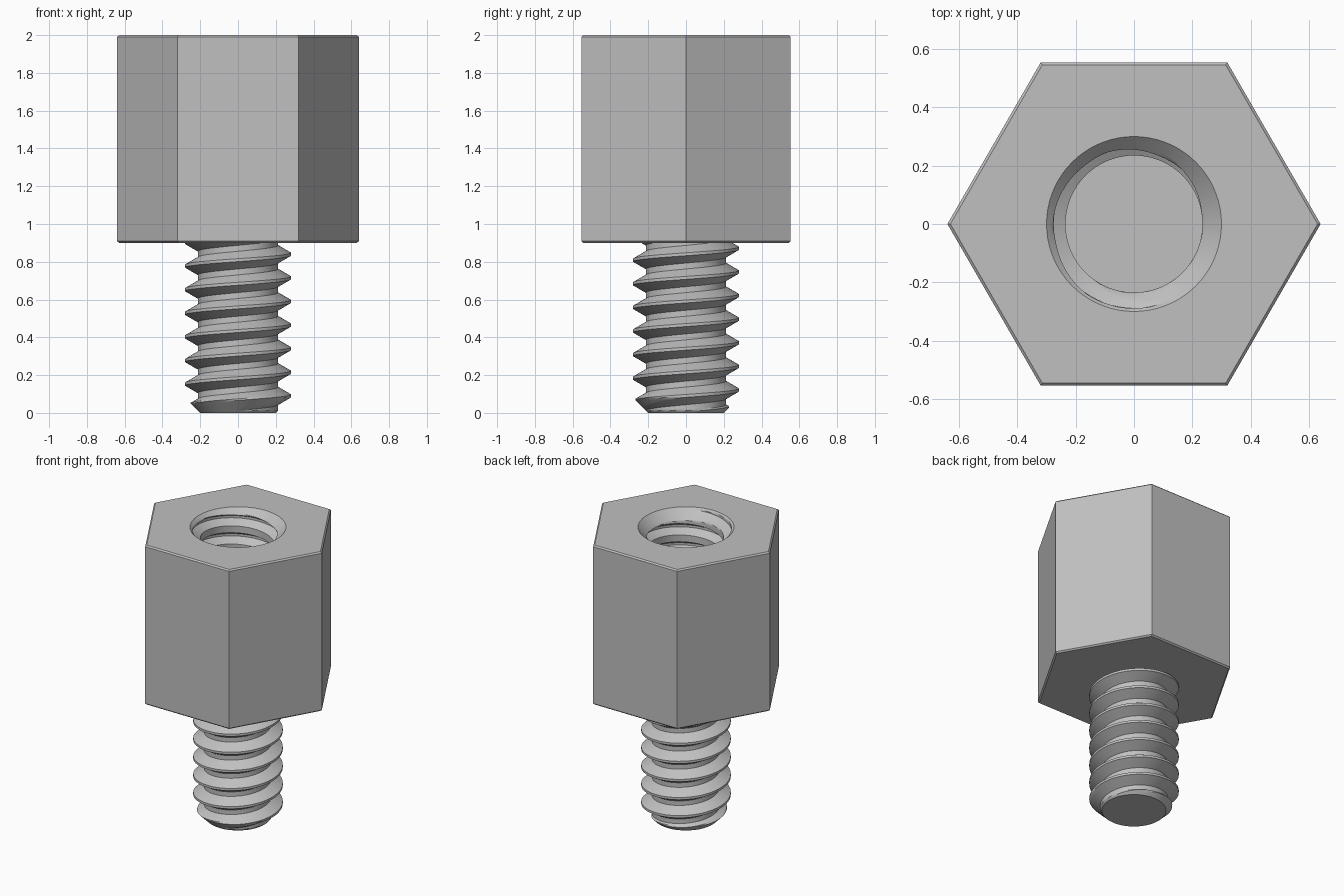
import bpy, bmesh
from math import pi, cos, sin, sqrt

if "Cube" in bpy.data.objects:
    bpy.data.objects.remove(bpy.data.objects["Cube"])

PITCH = 0.125
ROWS = 16       # rows per thread turn
COLUMNS = 72

steel = bpy.data.materials.new("grey steel")
steel.use_nodes = True
steel.diffuse_color = (0.53, 0.53, 0.53, 1)
steel.node_tree.nodes["Principled BSDF"].inputs["Base Color"].default_value = (0.53, 0.53, 0.53, 1)


def make_object(name, bm):
    bmesh.ops.recalc_face_normals(bm, faces=bm.faces[:])
    mesh = bpy.data.meshes.new(name)
    bm.to_mesh(mesh)
    bm.free()
    mesh.materials.append(steel)
    obj = bpy.data.objects.new(name, mesh)
    bpy.context.collection.objects.link(obj)
    return obj


def activate(obj):
    bpy.ops.object.select_all(action='DESELECT')
    obj.select_set(True)
    bpy.context.view_layer.objects.active = obj


def threaded_rod(name, low, high, major, depth_steps, phase, trim):
    """Closed right-handed helical thread; trim shapes the radius at its ends."""
    bm = bmesh.new()
    step = PITCH / ROWS
    first = int((low - phase) / step) - 2 * ROWS
    last = int((high - phase) / step) + 2 * ROWS
    columns = []
    for c in range(COLUMNS + 1):
        angle = 2 * pi * c / COLUMNS
        rise = phase + PITCH * c / COLUMNS
        column = []
        for row in range(first, last):
            z = min(max(row * step + rise, low), high)
            turn = (z - rise) / PITCH
            from_crest = abs(turn - round(turn)) * ROWS
            drop = min(max(from_crest - 1, 0), depth_steps)
            r = trim(major - drop * step * sqrt(3), z)
            column.append(bm.verts.new((r * cos(angle), r * sin(angle), z)))
        columns.append(column)
    for a, b in zip(columns, columns[1:]):
        for i in range(len(a) - 1):
            bm.faces.new((a[i], b[i], b[i + 1], a[i + 1]))
    bmesh.ops.remove_doubles(bm, verts=bm.verts[:], dist=0.00005)
    bmesh.ops.holes_fill(bm, edges=[e for e in bm.edges if e.is_boundary], sides=0)
    return make_object(name, bm)


# Hexagonal body with thin chamfers around its two ends
bm = bmesh.new()
bmesh.ops.create_cone(bm, cap_ends=True, segments=6, radius1=0.64, radius2=0.64, depth=1.1)
for v in bm.verts:
    x, y = v.co.x, v.co.y
    # Put corners on the x axis whatever the primitive's starting angle
    if abs(y) > 0.6 or abs(x) > 0.5 and abs(abs(y) - 0.32) < 0.01:
        v.co.x, v.co.y = -y, x
    v.co.z += 1.45
rims = [e for e in bm.edges if abs(e.verts[0].co.z - e.verts[1].co.z) < 0.001]
bmesh.ops.bevel(bm, geom=rims, offset=0.009, segments=1, affect='EDGES')
body = make_object("hex_body", bm)

# Tapped blind hole with a countersunk mouth
tap = threaded_rod("hole_cutter", 1.1, 2.02, 0.289, 4, 0.0175,
                   lambda r, z: max(r, z - 1.7))
tap.hide_render = True
cut = body.modifiers.new("tapped_hole", 'BOOLEAN')
cut.operation = 'DIFFERENCE'
cut.solver = 'EXACT'
cut.object = tap
activate(body)
bpy.ops.object.modifier_apply(modifier=cut.name)
bpy.data.objects.remove(tap)

# Threaded stud with a chamfered tip
stud = threaded_rod("threaded_stud", 0, 0.96, 0.28, 5, 0.09,
                    lambda r, z: min(r, 0.2 + z))

for part in (body, stud):
    activate(part)
    bpy.ops.object.shade_smooth_by_angle(angle=pi / 7)
